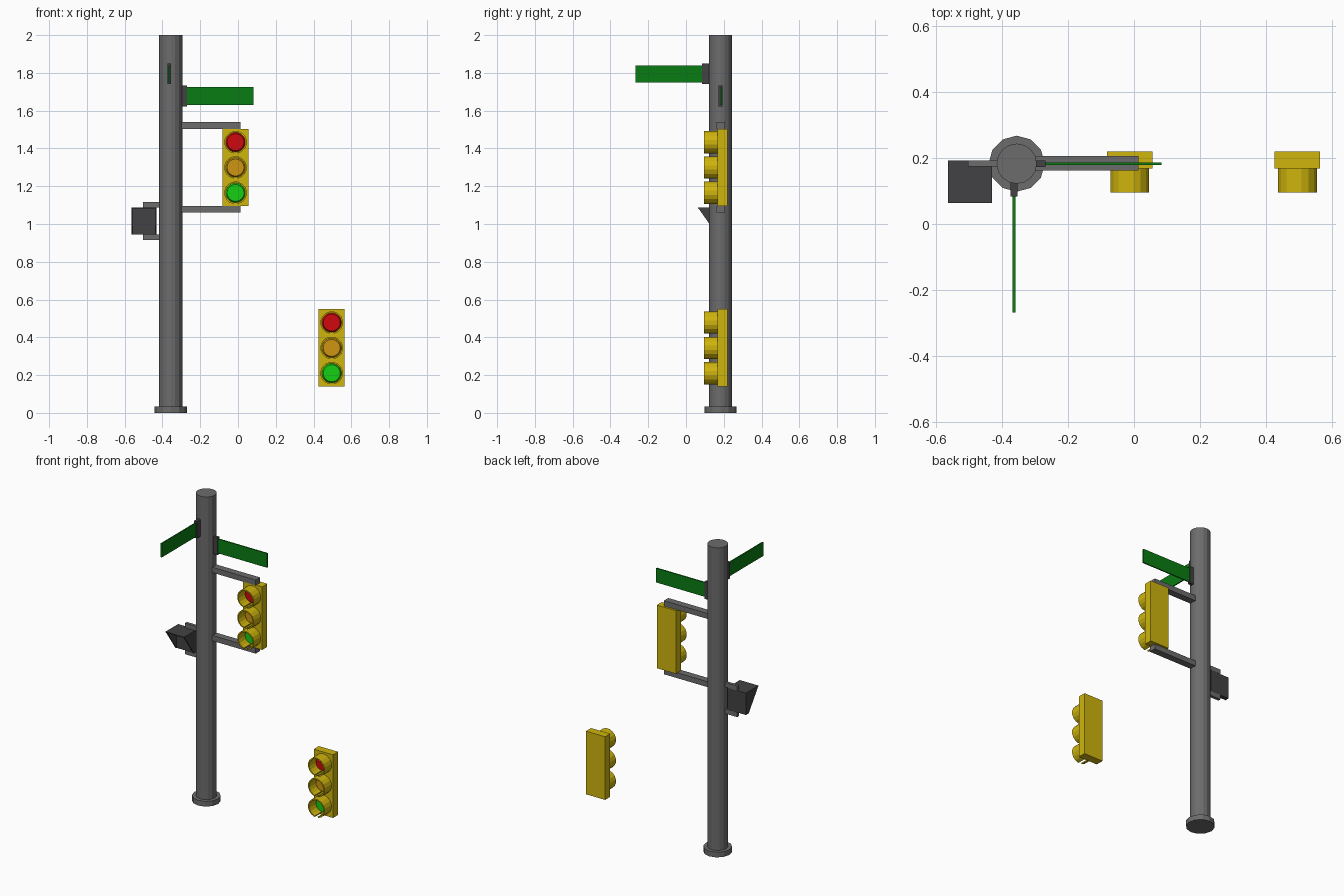
import bpy, bmesh
from math import sin, cos, pi
from mathutils import Matrix

cube = bpy.data.objects.get("Cube")
if cube:
    bpy.data.objects.remove(cube, do_unlink=True)


def material(name, r, g, b):
    m = bpy.data.materials.new(name)
    m.use_nodes = True
    m.diffuse_color = (r, g, b, 1)
    node = next(n for n in m.node_tree.nodes if n.type == 'BSDF_PRINCIPLED')
    node.inputs["Base Color"].default_value = (r, g, b, 1)
    return m


GREY = material("pole grey", 0.15, 0.15, 0.15)
DARK = material("dark grey", 0.055, 0.055, 0.058)
YELLOW = material("signal yellow", 0.62, 0.46, 0.004)
SIGN = material("sign green", 0.003, 0.2, 0.006)
RED = material("red lens", 0.62, 0.003, 0.004)
AMBER = material("amber lens", 0.62, 0.3, 0.006)
GREEN = material("green lens", 0.008, 0.62, 0.006)


def finish(name, bm, mat):
    bmesh.ops.recalc_face_normals(bm, faces=bm.faces)
    mesh = bpy.data.meshes.new(name)
    bm.to_mesh(mesh)
    bm.free()
    mesh.materials.append(mat)
    obj = bpy.data.objects.new(name, mesh)
    bpy.context.collection.objects.link(obj)
    return obj


def box(name, mat, xs, ys, zs):
    """Box from (min, max) pairs along each axis."""
    bm = bmesh.new()
    bmesh.ops.create_cube(bm, size=1)
    for v in bm.verts:
        v.co = [(a + b) / 2 + c * (b - a) for (a, b), c in zip((xs, ys, zs), v.co)]
    return finish(name, bm, mat)


def frustum(name, mat, r1, r2, depth, sides, place):
    bm = bmesh.new()
    bmesh.ops.create_cone(bm, cap_ends=True, segments=sides, radius1=r1,
                          radius2=r2, depth=depth, matrix=place)
    return finish(name, bm, mat)


def prism(name, mat, profile, x0, x1):
    """Extrude a (y, z) profile along x."""
    bm = bmesh.new()
    face = bm.faces.new([bm.verts.new((x0, y, z)) for y, z in profile])
    out = bmesh.ops.extrude_face_region(bm, geom=[face])
    for v in out["geom"]:
        if isinstance(v, bmesh.types.BMVert):
            v.co.x = x1
    return finish(name, bm, mat)


def visor(name, x, z, back, front, outer, inner, sides=16):
    """Tube along y with the lowest segment left open."""
    bm = bmesh.new()
    rings = []
    for i in range(sides):
        a = -pi / 2 + (i + 0.5) * 2 * pi / sides
        rings.append([bm.verts.new((x + r * cos(a), y, z + r * sin(a)))
                      for r, y in ((outer, back), (outer, front), (inner, front), (inner, back))])
    for p, q in zip(rings, rings[1:]):
        for k in range(4):
            n = (k + 1) % 4
            bm.faces.new((p[k], p[n], q[n], q[k]))
    bm.faces.new(rings[0])
    bm.faces.new(rings[-1])
    return finish(name, bm, YELLOW)


PX, PY = -0.356, 0.183  # pole axis

# Pole and foot
frustum("pole", GREY, 0.061, 0.061, 1.99, 16, Matrix.Translation((PX, PY, 1.005)))
frustum("pole_base", GREY, 0.085, 0.085, 0.034, 12, Matrix.Translation((PX, PY, 0.017)))

# Arms that hold the upper signal
for name, z in (("upper_signal_arm", 1.504), ("lower_signal_arm", 1.061)):
    box(name, GREY, (-0.31, 0.014), (0.162, 0.207), (z, z + 0.035))


def signal(prefix, x, z):
    """Housing with three visors and lenses, centred on x and z."""
    box(prefix + "_housing", YELLOW, (x - 0.069, x + 0.069), (0.168, 0.22), (z - 0.205, z + 0.205))
    for label, mat, dz in (("red", RED, 0.134), ("amber", AMBER, 0), ("green", GREEN, -0.134)):
        visor(f"{prefix}_{label}_visor", x, z + dz, 0.17, 0.095, 0.06, 0.052)
        place = Matrix.Translation((x, 0.162, z + dz)) @ Matrix.Rotation(pi / 2, 4, 'X')
        frustum(f"{prefix}_{label}_lens", mat, 0.052, 0.045, 0.014, 16, place)


signal("upper_signal", -0.013, 1.299)
signal("lower_signal", 0.496, 0.344)

# Street signs and their clamps
box("side_sign", SIGN, (-0.275, 0.083), (PY - 0.004, PY + 0.004), (1.631, 1.724))
box("side_sign_clamp", DARK, (-0.305, -0.269), (PY - 0.01, PY + 0.01), (1.621, 1.734))
SX = -0.364
box("front_sign", SIGN, (SX - 0.004, SX + 0.004), (-0.268, 0.09), (1.75, 1.84))
box("front_sign_clamp", DARK, (SX - 0.01, SX + 0.01), (0.084, 0.13), (1.74, 1.85))

# Crossing signal: hooded box open at the sloping front
L, R, TOP, LOW = -0.565, -0.431, 1.087, 0.945
box("crossing_back", DARK, (L, R), (0.165, 0.192), (LOW, TOP))
box("crossing_hood_top", DARK, (L, R), (0.063, 0.17), (TOP - 0.006, TOP))
for name, x in (("left", R - 0.007), ("right", L)):
    prism(f"crossing_hood_{name}", DARK,
          [(0.17, LOW), (0.17, TOP), (0.063, TOP), (0.163, LOW)], x, x + 0.007)
for name, z in (("upper", TOP), ("lower", LOW - 0.03)):
    box(f"{name}_crossing_bracket", GREY, (-0.503, -0.4), (0.174, 0.193), (z, z + 0.03))
